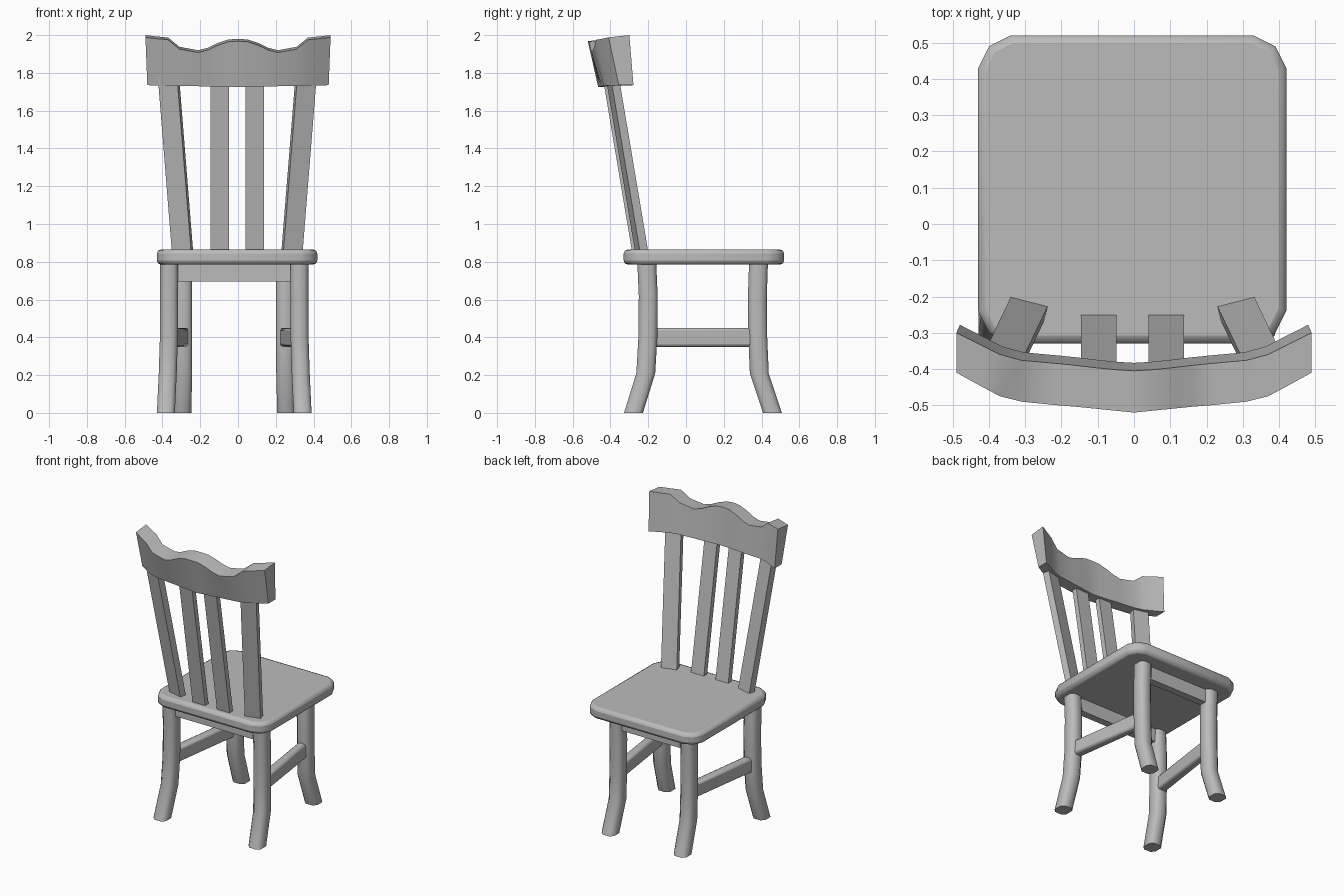
import bpy
from mathutils import Matrix, Vector

default = bpy.data.objects.get("Cube")
if default:
    bpy.data.objects.remove(default, do_unlink=True)

wood = bpy.data.materials.new("plain_grey")
wood.use_nodes = True
GREY = (0.5, 0.5, 0.5, 1)
wood.diffuse_color = GREY
wood.node_tree.nodes["Principled BSDF"].inputs["Base Color"].default_value = GREY


def loft(name, rings, bevel=0, angle=0.7):
    """Skin a row of matching closed rings and cap both ends."""
    n = len(rings[0])
    verts = [p for ring in rings for p in ring]
    faces = [tuple(range(n))[::-1], tuple(range(len(verts) - n, len(verts)))]
    for r in range(len(rings) - 1):
        for i in range(n):
            j = (i + 1) % n
            faces.append((r * n + i, r * n + j, (r + 1) * n + j, (r + 1) * n + i))
    mesh = bpy.data.meshes.new(name)
    mesh.from_pydata(verts, [], faces)
    mesh.materials.append(wood)
    obj = bpy.data.objects.new(name, mesh)
    bpy.context.collection.objects.link(obj)
    bpy.ops.object.select_all(action="DESELECT")
    obj.select_set(True)
    bpy.context.view_layer.objects.active = obj
    bpy.ops.object.mode_set(mode="EDIT")
    bpy.ops.mesh.select_all(action="SELECT")
    bpy.ops.mesh.normals_make_consistent(inside=False)
    bpy.ops.object.mode_set(mode="OBJECT")
    if bevel:
        mod = obj.modifiers.new("soft_edges", "BEVEL")
        mod.width, mod.segments = bevel, 2
        mod.limit_method, mod.angle_limit = "ANGLE", 1.0
    bpy.ops.object.shade_smooth_by_angle(angle=angle)
    return obj


def section(centre, width, depth, cut=0, yaw=0):
    """Horizontal rectangle, optionally with cut corners and turned."""
    w, d = width / 2, depth / 2
    pts = []
    for sx, sy in ((1, 1), (-1, 1), (-1, -1), (1, -1)):
        pair = [(sx * w, sy * (d - cut)), (sx * (w - cut), sy * d)]
        if not cut:
            pair = pair[:1]
        pts += pair if sx * sy > 0 else pair[::-1]
    turn = Matrix.Rotation(yaw, 3, "Z")
    return [turn @ Vector((x, y, 0)) + Vector(centre) for x, y in pts]


# Seat: rounded corners, softened rim
rim = []
for sx, sy in ((1, 1), (-1, 1), (-1, -1), (1, -1)):
    corner = [(0.425, 0.335), (0.395, 0.395), (0.335, 0.425)]
    corner = corner if sx * sy > 0 else corner[::-1]
    rim += [(sx * x - 0.005, sy * y + 0.095) for x, y in corner]
loft("seat", [[(x, y, z) for x, y in rim] for z in (0.785, 0.865)], bevel=0.022, angle=1.2)

# Legs and side stretchers, mirrored about the frame's middle line
MID = -0.02
back_path = [(0, -0.278, 0.362), (0.21, -0.213, 0.352), (0.4, -0.202, 0.346),
             (0.62, -0.2, 0.345), (0.8, -0.208, 0.345)]
front_path = [(0, 0.458, 0.275), (0.21, 0.388, 0.27), (0.4, 0.38, 0.27),
              (0.62, 0.378, 0.27), (0.8, 0.384, 0.27)]
for side, s in (("left", 1), ("right", -1)):
    for end, path in (("backrest", back_path), ("open", front_path)):
        loft(f"{end}_leg_{side}",
             [section((MID + s * x, y, z), 0.095, 0.1, 0.022) for z, y, x in path], angle=0.9)
    loft(f"stretcher_{side}",
         [[(MID + s * (x + dx), y, z) for dx, z in
           ((-0.03, 0.35), (0.03, 0.35), (0.03, 0.45), (-0.03, 0.45))]
          for x, y in ((0.345, -0.18), (0.27, 0.36))], bevel=0.015)

# Aprons under the seat
for name, y, half in (("backrest_apron", -0.2, 0.31), ("open_apron", 0.38, 0.24)):
    loft(name, [section((MID, y, z), 2 * half, 0.05) for z in (0.695, 0.79)])

# Back slats: two straight, two splayed and turned
for side, s in (("left", 1), ("right", -1)):
    for name, x, y, splay, width, depth, yaw in (
            ("inner_slat", 0.093, -0.268, 0, 0.097, 0.036, 0),
            ("outer_slat", 0.29, -0.235, 0.075, 0.105, 0.045, 0.25)):
        loft(f"{name}_{side}",
             [section((s * (x + splay * t) - 0.004, y - 0.157 * t, 0.855 + 0.935 * t),
                      width, depth, yaw=s * yaw) for t in (0, 1)])

# Curved top rail: x, inner y, outer y, top z
half_rail = [(0, -0.405, -0.52, 1.98), (0.05, -0.402, -0.515, 1.977),
             (0.11, -0.396, -0.509, 1.957), (0.16, -0.39, -0.504, 1.933),
             (0.21, -0.385, -0.5, 1.92), (0.31, -0.376, -0.49, 1.938),
             (0.37, -0.36, -0.475, 1.987), (0.43, -0.33, -0.443, 1.993), (0.49, -0.3, -0.41, 2.0)]
stations = [(-x, a, b, z) for x, a, b, z in half_rail[:0:-1]] + half_rail
rail = []
for x, inner, outer, top in stations:
    low = 1.725 + 0.02 * abs(x)
    rail.append([(x * 0.98, inner + 0.022, low), (x * 0.98, outer + 0.055, low),
                 (x, outer, top - 0.012), (x, inner, top)])
loft("top_rail", rail, angle=0.9)
